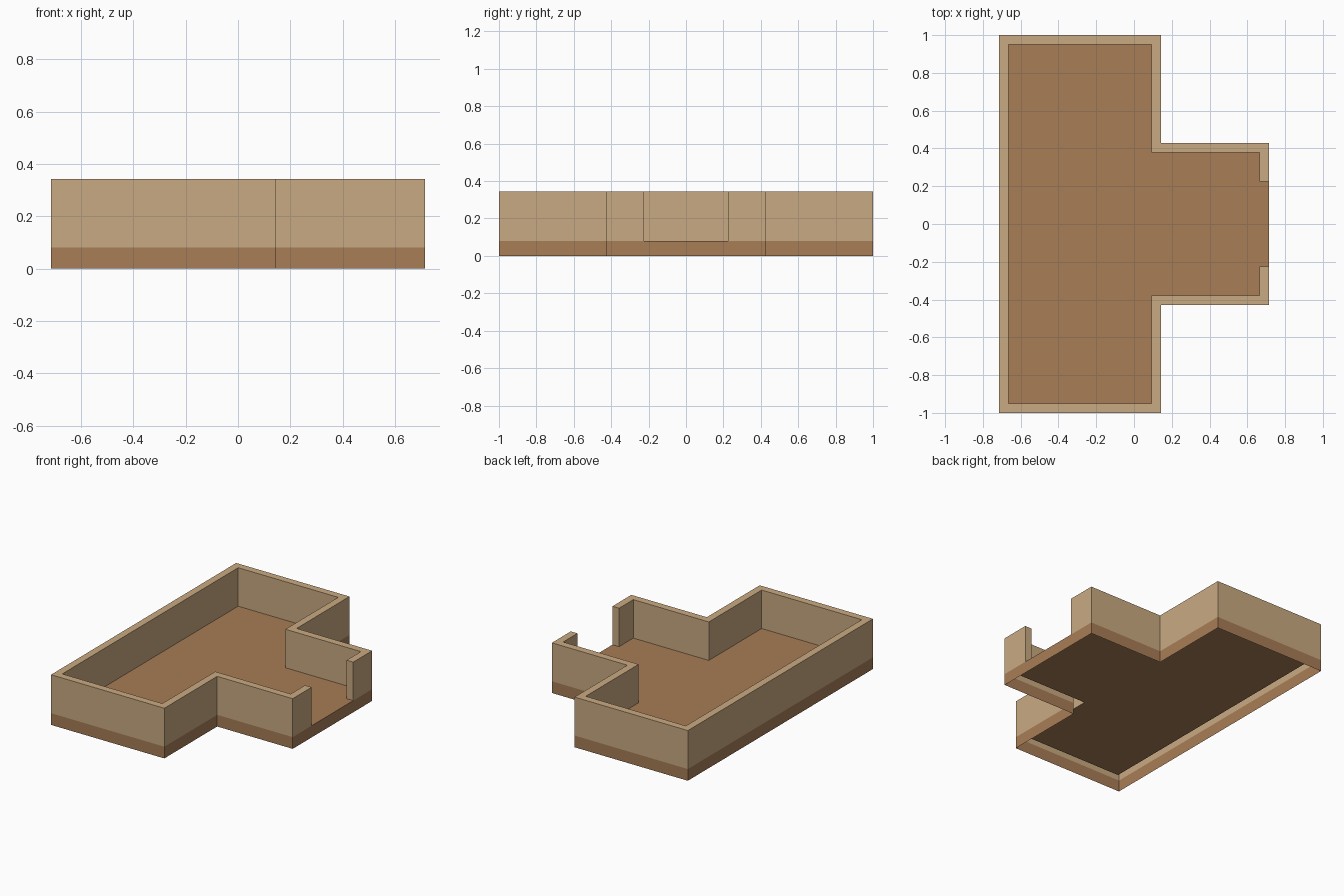
import bpy, bmesh

if "Cube" in bpy.data.objects:
    bpy.data.objects.remove(bpy.data.objects["Cube"])

T = 0.05            # wall thickness
FLOOR, TOP = 0.08, 0.343
DOOR = 0.225        # half width of the doorway


def lin(c):
    c /= 255
    return c / 12.92 if c <= 0.04045 else ((c + 0.055) / 1.055) ** 2.4


def material(name, rgb):
    m = bpy.data.materials.new(name)
    m.diffuse_color = (*[lin(c) for c in rgb], 1)
    m.use_nodes = True
    m.node_tree.nodes["Principled BSDF"].inputs["Base Color"].default_value = m.diffuse_color
    return m


def build(name, mat, polygons):
    """Make an object from a list of polygons, welding shared corners."""
    bm = bmesh.new()
    for poly in polygons:
        bm.faces.new([bm.verts.new(p) for p in poly])
    bmesh.ops.remove_doubles(bm, verts=bm.verts, dist=1e-5)
    me = bpy.data.meshes.new(name)
    bm.to_mesh(me)
    bm.free()
    me.materials.append(mat)
    ob = bpy.data.objects.new(name, me)
    bpy.context.collection.objects.link(ob)


def strip(pts, z0, z1):
    """Vertical quads along a path, facing right of the travel direction."""
    return [[(*a, z0), (*b, z0), (*b, z1), (*a, z1)]
            for a, b in zip(pts, pts[1:])]


def mirrored(half):
    return half + [(x, -y) for x, y in reversed(half)]


# T-shaped plan, from one door jamb round to the other
outer = mirrored([(0.714, DOOR), (0.714, 0.429), (0.143, 0.429),
                  (0.143, 1.0), (-0.714, 1.0)])
inner = mirrored([(0.714 - T, DOOR), (0.714 - T, 0.429 - T),
                  (0.143 - T, 0.429 - T), (0.143 - T, 1.0 - T),
                  (-0.714 + T, 1.0 - T)])

tan = material("tan_wall", (201, 170, 130))
brown = material("brown_floor", (167, 125, 86))

# Walls: outside, inside, top rim and the two door jambs
rim = [[(*o0, TOP), (*o1, TOP), (*i1, TOP), (*i0, TOP)]
       for o0, o1, i0, i1 in zip(outer, outer[1:], inner, inner[1:])]
build("walls", tan, strip(outer, FLOOR, TOP) + strip(inner[::-1], FLOOR, TOP) + rim
      + strip([inner[0], outer[0]], FLOOR, TOP)
      + strip([outer[-1], inner[-1]], FLOOR, TOP))

# Base skirt: closed band below floor level, open underneath
build("base_skirt", brown, strip(outer + outer[:1], 0, FLOOR))

# Floor: inside the walls and out through the doorway
build("floor", brown, [[(*p, FLOOR) for p in inner + [outer[-1], outer[0]]]])
